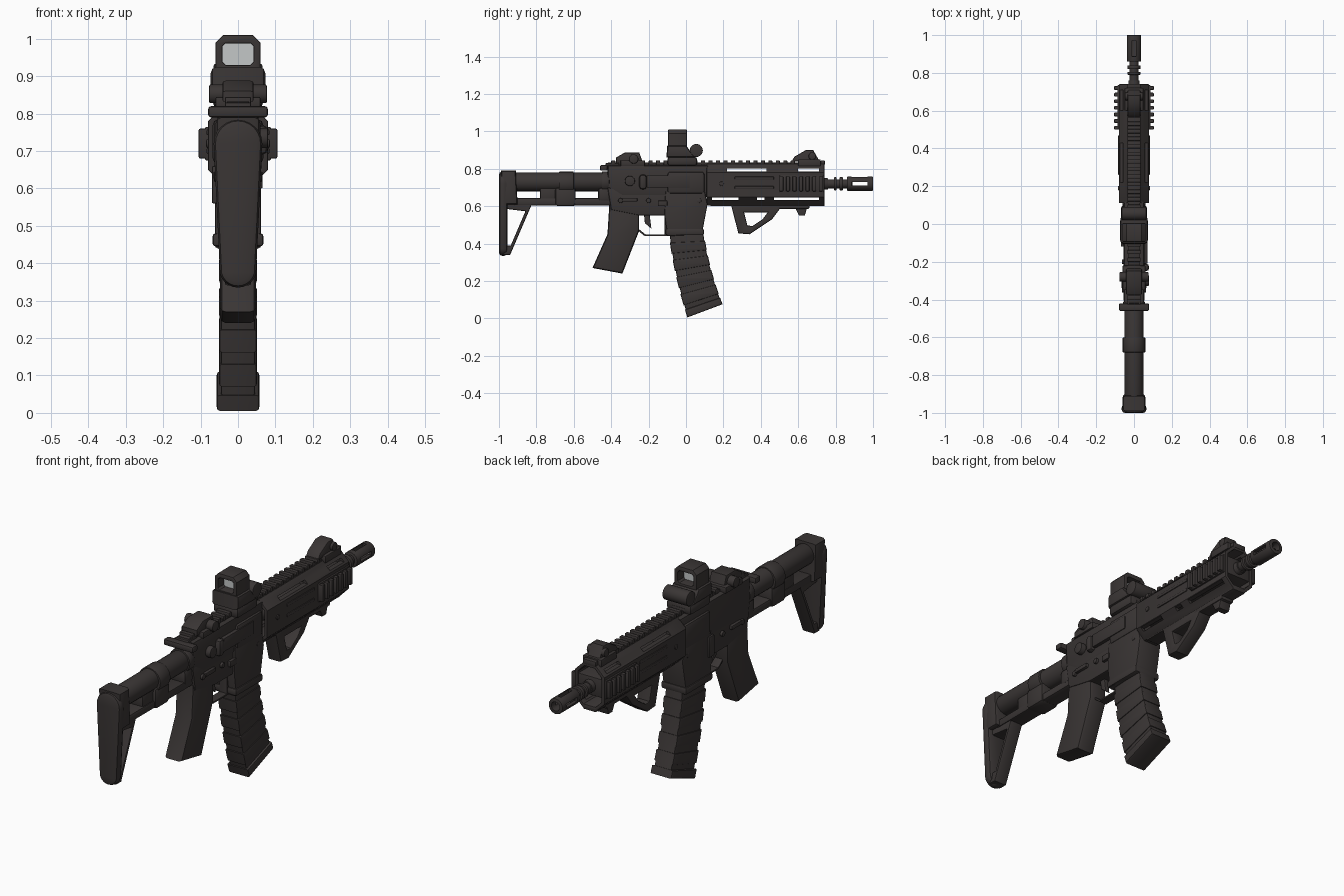
import bpy, bmesh, math
from mathutils import Matrix, Vector

cube = bpy.data.objects.get("Cube")
if cube:
    bpy.data.objects.remove(cube)

# Shared half widths, edge roundings and heights
SLIM, BODY, WIDE = .035, .055, .08
CRISP, GENTLE, SOFT = .004, .008, .016
DECK, BORE, RAIL = .61, .72, .82
parts = []


def material(name, rgb):
    m = bpy.data.materials.new(name)
    m.use_nodes = True
    m.diffuse_color = (*rgb, 1)
    m.node_tree.nodes["Principled BSDF"].inputs["Base Color"].default_value = (*rgb, 1)
    return m


DARK = material("dark_warm_grey", (.042, .036, .035))
GLASS = material("pale_glass", (.55, .57, .57))


def finish(name, bm, mat=DARK):
    bmesh.ops.remove_doubles(bm, verts=bm.verts, dist=CRISP / 20)
    bmesh.ops.recalc_face_normals(bm, faces=bm.faces)
    mesh = bpy.data.meshes.new(name)
    bm.to_mesh(mesh)
    bm.free()
    mesh.materials.clear()
    mesh.materials.append(mat)
    ob = bpy.data.objects.new(name, mesh)
    bpy.context.collection.objects.link(ob)
    parts.append(ob)
    return ob


def evaluated_mesh(ob):
    graph = bpy.context.evaluated_depsgraph_get()
    return bpy.data.meshes.new_from_object(ob.evaluated_get(graph))


def plate(name, outline, half, bevel=CRISP, holes=(), span=None):
    """Extrude a (y, z) outline across x, or an (x, z) outline along y over a span."""
    lo, hi = span or (-half, half)
    curve = bpy.data.curves.new(name, "CURVE")
    curve.dimensions, curve.fill_mode = "2D", "BOTH"
    curve.bevel_depth, curve.bevel_resolution, curve.offset = bevel, 1, -bevel
    curve.extrude = (hi - lo) / 2 - bevel
    for loop in (outline, *holes):
        spline = curve.splines.new("POLY")
        spline.points.add(len(loop) - 1)
        for point, (a, b) in zip(spline.points, loop):
            point.co = (a, b, 0, 1)
        spline.use_cyclic_u = True
    helper = bpy.data.objects.new("outline", curve)
    bpy.context.collection.objects.link(helper)
    mesh = evaluated_mesh(helper)
    bpy.data.objects.remove(helper)
    bm = bmesh.new()
    bm.from_mesh(mesh)
    bpy.data.meshes.remove(mesh)
    middle = (lo + hi) / 2
    for v in bm.verts:
        a, b, c = v.co
        v.co = (a, c + middle, b) if span else (c, a, b)
    return finish(name, bm)


def block(name, x, y, z, bevel=CRISP, mat=DARK):
    """Box over y and z ranges; x is a half width or a range."""
    ranges = [x if isinstance(x, tuple) else (-x, x), y, z]
    size = [hi - lo for lo, hi in ranges]
    centre = Vector([(lo + hi) / 2 for lo, hi in ranges])
    bm = bmesh.new()
    bmesh.ops.create_cube(bm, size=1, matrix=Matrix.Translation(centre) @ Matrix.Diagonal((*size, 1)))
    if bevel:
        bmesh.ops.bevel(bm, geom=bm.edges[:], offset=bevel, segments=2, affect="EDGES", profile=.5)
    return finish(name, bm, mat)


def rod(name, span, radius, z=BORE, y=None):
    """Cylinder along y, or across x when y is given."""
    start, end = [Vector((0, d, z)) if y is None else Vector((d, y, z)) for d in span]
    way = end - start
    turn = way.to_track_quat("Z", "Y").to_matrix().to_4x4()
    bm = bmesh.new()
    bmesh.ops.create_cone(bm, cap_ends=True, segments=20, radius1=radius, radius2=radius, depth=way.length,
                          matrix=Matrix.Translation((start + end) / 2) @ turn)
    rims = [e for e in bm.edges if any(len(f.verts) > 4 for f in e.link_faces)]
    bmesh.ops.bevel(bm, geom=rims, offset=CRISP, segments=2, affect="EDGES", profile=.5)
    return finish(name, bm)


def cut(ob, cutters):
    for cutter in cutters:
        parts.remove(cutter)
        cutter.hide_render = True
        mod = ob.modifiers.new("cut", "BOOLEAN")
        mod.operation, mod.object, mod.solver = "DIFFERENCE", cutter, "EXACT"
    mesh = evaluated_mesh(ob)
    ob.modifiers.clear()
    ob.data = mesh
    for cutter in cutters:
        bpy.data.objects.remove(cutter)


def shrink(outline, factor):
    """Scale an outline about its mean point, for window holes."""
    my, mz = [sum(axis) / len(outline) for axis in zip(*outline)]
    return [(my + (y - my) * factor, mz + (z - mz) * factor) for y, z in outline]


def octagon(half, bottom, top, corner):
    right = [(half - corner, bottom), (half, bottom + corner), (half, top - corner), (half - corner, top)]
    return right + [(-x, z) for x, z in reversed(right)]


# Stock: rounded butt pad, open frame, tube and lower rod
angles = [i * math.tau / 24 for i in range(24)]
arcs = [(a, .065, BORE) if a <= math.pi else (a, .05, .385) for a in angles]
pad = [(r * math.cos(a), z + r * math.sin(a)) for a, r, z in arcs]
plate("butt_pad", pad, None, SOFT, span=(-1, -.955))
plate("butt_head", [(-.99, .79), (-.91, .79), (-.9, DECK), (-.98, DECK)], .06, SOFT)
frame = [(-.98, .64), (-.82, .62), (-.94, .34), (-.98, .34)]
plate("stock_frame", frame, SLIM, GENTLE, [shrink(frame, .65)])
rod("buffer_tube", (-.96, -.4), .05, .73)
rod("tube_collar", (-.68, -.6), .06, .725)
rod("castle_nut", (-.45, -.41), .057, .73)
block("stock_rod", .04, (-.92, -.4), (.605, .643), GENTLE)
block("stock_latch", .05, (-.7, -.59), (.6, .7), SOFT)
block("latch_tail", SLIM, (-.78, -.69), (.63, .7), GENTLE)
block("stock_socket", .045, (-.47, -.4), (.625, .7), SOFT)

# Upper and lower receiver
plate("upper_receiver", [(-.42, RAIL), (.12, RAIL), (.12, .65), (-.34, .65), (-.42, .7)], BODY, SOFT)
plate("lower_receiver", [(-.42, .7), (.1, .7), (.1, .55), (-.25, .55), (-.4, .58)], .052, GENTLE)
well = [(-.11, .68), (.1, .68), (.115, DECK), (.085, .45), (-.1, .44), (-.115, .55)]
plate("magazine_well", well, .062, GENTLE)
block("magazine_well_lip", .068, (-.11, .095), (.445, .48), GENTLE)
block("front_receiver_block", .068, (-.1, .1), (.665, .785), SOFT)
block("ejection_cover", (0, .072), (-.21, .02), (.7, .765))
block("brass_deflector", (0, WIDE), (-.25, -.21), (.69, .77), SOFT)
block("magazine_release", (0, .066), (-.15, -.1), (.6, .63))
block("bolt_catch", (-.07, 0), (-.12, -.08), (.56, .66))
block("selector", .066, (-.34, -.26), (.625, .645))
rod("forward_assist", (0, WIDE), .027, .735, -.3)
for i, y in enumerate((-.35, -.2, .07)):
    rod(f"receiver_pin_{i}", (-.064, .064), .013, .63, y)
block("charging_handle", WIDE, (-.46, -.42), (.79, RAIL), GENTLE)
block("charging_shaft", SLIM, (-.43, -.36), (.79, .83))

# Trigger group and pistol grip
guard = [(-.27, .57), (-.1, .57), (-.1, .44), (-.22, .44), (-.27, .48)]
plate("trigger_guard", guard, .022, CRISP, [shrink(guard, .85)])
plate("trigger", [(-.225, .56), (-.195, .56), (-.185, .48), (-.22, .51)], .012)
grip = [(-.41, DECK), (-.25, .58), (-.25, .47), (-.34, .24), (-.5, .27), (-.42, .45)]
plate("pistol_grip", grip, .048, SOFT)


def magazine_part(name, start, end, half, grow=0):
    """Slice of the curved magazine between two fractions of its length."""
    back, front = [], []
    for i in range(6):
        t = start + (end - start) * i / 5
        sweep = .05 * t * (1 + t)
        back.append((sweep - .09 - grow, .47 - .46 * t))
        front.append((sweep + .09 + grow, .47 - .39 * t))
    plate(name, back + front[::-1], half, GENTLE)


# Curved magazine with raised bands and a floor plate
magazine_part("magazine", 0, 1, .046)
for i in range(4):
    first = .14 + i / 5
    magazine_part(f"magazine_band_{i}", first, first + .13, .051, CRISP)
magazine_part("magazine_floor", .92, 1.01, .057, CRISP)

# Hollow handguard with long slots
shell = octagon(WIDE, .605, .825, .045)
hollow = octagon(.062, DECK + .01, RAIL - .01, SLIM)
handguard = plate("handguard", shell, None, CRISP, [hollow], (.11, .74))
slots = [(.22, .43, .795), (.6, .71, .795), (.14, .28, .64), (.38, .42, .64), (.47, .71, .64)]
cut(handguard, [block("slot", .2, (a, b), (z - GENTLE, z + GENTLE), 0) for a, b, z in slots])
for z in (.7, .75):
    block("slot_bar", WIDE + CRISP, (.26, .47), (z - GENTLE, z + GENTLE))
rod("guard_screw", (-.085, .085), .012, BORE, .19)
block("ribbed_panel", .088, (.5, .735), (.675, .765))
for i in range(7):
    y = .5 + i * SLIM
    block(f"panel_rib_{i}", .105, (y, y + .02), (.68, .76))
block("lower_rail", SLIM, (.13, .74), (.6, .625))

# Top rail with teeth
block("top_rail", .03, (-.42, .74), (.81, .833))
for i in range(29):
    y = i / 25 - .4
    block(f"rail_tooth_{i}", SLIM, (y, y + .022), (RAIL, .845))

# Barrel and slotted muzzle
rod("barrel", (.1, .76), .03)
rod("barrel_tip", (.7, .89), .024)
rod("muzzle_ring", (.79, .805), SLIM)
rod("muzzle_collar", (.82, .84), SLIM)
muzzle = rod("muzzle", (.86, 1), .038)
half = .01
cut(muzzle, [rod("bore", (.875, 1.1), .022),
             block("side_slot", .1, (.885, .97), (BORE - half, BORE + half), 0),
             block("top_slot", half, (.886, .971), (BORE, .8), 0)])

# Angled foregrip and hand stop
foregrip = [(.24, DECK), (.52, DECK), (.46, .53), (.34, .45), (.28, .455)]
plate("foregrip", foregrip, SLIM, GENTLE, [shrink(foregrip, .45)])
block("foregrip_base", SLIM, (.46, .66), (.585, DECK), GENTLE)
plate("hand_stop", [(.58, .6), (.65, .6), (.635, .55), (.605, .55)], .03)

# Folded sights
rear = [(-.375, .83), (-.375, .86), (-.325, .888), (-.25, .888), (-.23, .83)]
plate("rear_sight", rear, .042, GENTLE)
block("rear_sight_clamp", .06, (-.35, -.22), (.815, .845))
rod("rear_sight_dial", (-.077, .077), .025, .853, -.28)
plate("front_sight", [(.565, .84), (.58, .865), (.64, .9), (.68, .9), (.72, .83)], SLIM, GENTLE)
block("front_sight_clamp", .05, (.6, .72), (.815, .85))
rod("front_sight_pivot", (-.048, .048), .02, .868, .675)

# Window sight: clamp, base, hood, glass and side dial
block("optic_clamp", .068, (-.1, .06), (.815, .865), SOFT)
plate("optic_base", [(-.105, .86), (-.1, .925), (0, .925), (.05, .86)], .073, SOFT)
plate("optic_hood", octagon(.06, .9, 1.01, .02), None, CRISP, [octagon(.041, .93, .988, GENTLE)], (-.095, .005))
block("optic_glass", .045, (-.05, -.042), (.926, .992), 0, GLASS)
rod("optic_battery_cap", (-.065, .065), SLIM, .898, .055)

# Smooth shading with crisp edges
bpy.ops.object.select_all(action="DESELECT")
for ob in parts:
    ob.select_set(True)
bpy.context.view_layer.objects.active = parts[0]
bpy.ops.object.shade_smooth_by_angle(angle=math.radians(35))
